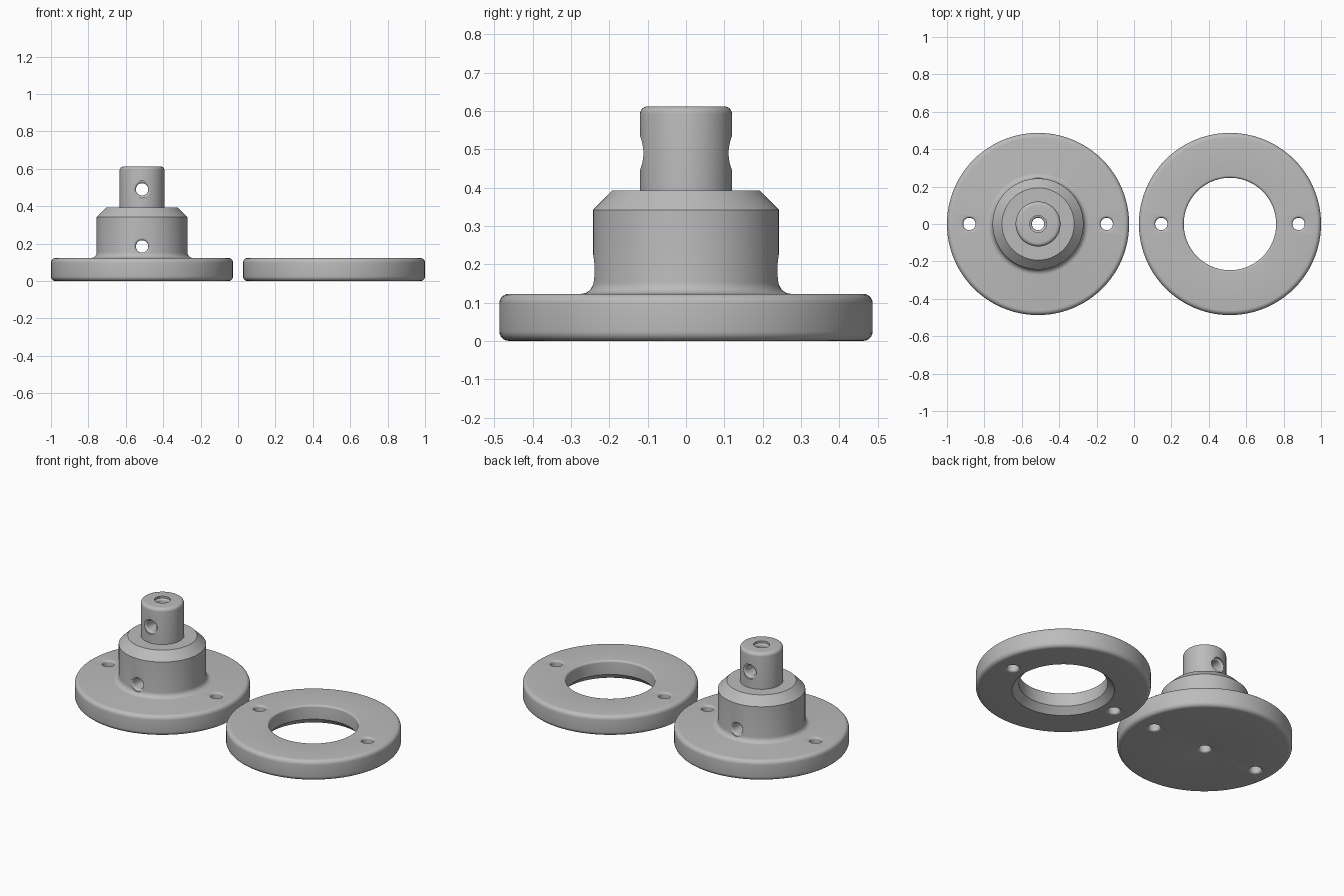
import bpy, bmesh
from math import sin, cos, pi
from mathutils import Matrix, Vector

if "Cube" in bpy.data.objects:
    bpy.data.objects.remove(bpy.data.objects["Cube"], do_unlink=True)

grey = bpy.data.materials.new("plain grey")
grey.use_nodes = True
grey.diffuse_color = (0.5, 0.5, 0.5, 1)
grey.node_tree.nodes["Principled BSDF"].inputs["Base Color"].default_value = (0.5, 0.5, 0.5, 1)

HUB_X, RING_X, FLANGE_R, THICK = -0.513, 0.513, 0.487, 0.123
BOLT_OFFSET, HOLE_R, RIM_R = 0.367, 0.033, 0.045


def rounded(points, closed=False):
    """Turn (r, z, fillet) corners into a profile with rounded corners."""
    out = []
    n = len(points)
    for i, (r, z, f) in enumerate(points):
        p = Vector((r, z))
        if f == 0 or (not closed and i in (0, n - 1)):
            out.append(p)
            continue
        a = (Vector(points[i - 1][:2]) - p).normalized()
        b = (Vector(points[(i + 1) % n][:2]) - p).normalized()
        centre = p + (a + b) * f
        for k in range(7):
            t = k / 6 * pi / 2
            out.append(centre - b * f * cos(t) - a * f * sin(t))
    return out


def finish(bm, name):
    bmesh.ops.recalc_face_normals(bm, faces=bm.faces)
    mesh = bpy.data.meshes.new(name)
    bm.to_mesh(mesh)
    bm.free()
    obj = bpy.data.objects.new(name, mesh)
    mesh.materials.append(grey)
    bpy.context.collection.objects.link(obj)
    return obj


def lathe(name, points, place, steps=96, closed=False):
    """Revolve a profile around z, then move it into place."""
    bm = bmesh.new()
    verts = [bm.verts.new((p.x, 0, p.y)) for p in rounded(points, closed)]
    edges = [bm.edges.new(pair) for pair in zip(verts, verts[1:])]
    if closed:
        edges.append(bm.edges.new((verts[-1], verts[0])))
    bmesh.ops.spin(bm, geom=verts + edges, cent=(0, 0, 0), axis=(0, 0, 1),
                   angle=2 * pi, steps=steps, use_duplicate=False)
    bmesh.ops.remove_doubles(bm, verts=bm.verts, dist=1e-5)
    bmesh.ops.transform(bm, matrix=place, verts=bm.verts)
    return finish(bm, name)


def hole(half, place):
    """Cutter for a through hole with softly flared ends at +-half."""
    flare = RIM_R - HOLE_R
    side = [(HOLE_R + flare * (1 - cos(t)), half - flare + flare * sin(t), 0)
            for t in (k / 5 * pi / 2 for k in range(6))]
    side += [(RIM_R, half + 0.03, 0), (0, half + 0.03, 0)]
    lower = [(r, -z, 0) for r, z, _ in reversed(side)]
    return lathe("hole_cutter", lower + side, place, steps=32)


def slot(x, z0, z1):
    """Cutter for the double-flat shaft socket."""
    bm = bmesh.new()
    ring = [bm.verts.new((x + 0.05 * cos(a), max(-0.036, min(0.036, 0.05 * sin(a))), z0))
            for a in (k / 32 * 2 * pi for k in range(32))]
    face = bm.faces.new(ring)
    top = bmesh.ops.extrude_face_region(bm, geom=[face])["geom"]
    bmesh.ops.translate(bm, vec=(0, 0, z1 - z0),
                        verts=[v for v in top if isinstance(v, bmesh.types.BMVert)])
    return finish(bm, "socket_cutter")


def cut(obj, cutters):
    bpy.ops.object.select_all(action='DESELECT')
    bpy.context.view_layer.objects.active = obj
    obj.select_set(True)
    for c in cutters:
        mod = obj.modifiers.new("cut", 'BOOLEAN')
        mod.operation, mod.solver, mod.object = 'DIFFERENCE', 'EXACT', c
        bpy.ops.object.modifier_apply(modifier=mod.name)
        bpy.data.objects.remove(c, do_unlink=True)
    bpy.ops.object.shade_smooth_by_angle(angle=pi / 6)


def bolt_holes(x):
    return [hole(THICK / 2, Matrix.Translation((x + s * BOLT_OFFSET, 0, THICK / 2)))
            for s in (-1, 1)]


def cross_hole(z, half):
    return hole(half, Matrix.Translation((HUB_X, 0, z)) @ Matrix.Rotation(pi / 2, 4, 'X'))


# Flanged hub with stepped body and shaft
hub = lathe("flanged_hub", [
    (0, 0, 0), (FLANGE_R, 0, 0.025), (FLANGE_R, THICK, 0.025), (0.243, THICK, 0.03),
    (0.243, 0.342, 0), (0.193, 0.392, 0), (0.12, 0.392, 0), (0.12, 0.612, 0.02),
    (0, 0.612, 0)], Matrix.Translation((HUB_X, 0, 0)))
bore = hole(0.3, Matrix.Translation((HUB_X, 0, 0.3)))
cut(hub, bolt_holes(HUB_X) + [bore, slot(HUB_X, 0.25, 0.7),
                              cross_hole(0.49, 0.111), cross_hole(0.185, 0.239)])

# Clamping ring, its lower inner edge relieved to clear the hub fillet
ring = lathe("clamping_ring", [
    (0.285, 0, 0), (FLANGE_R, 0, 0.025), (FLANGE_R, THICK, 0.025),
    (0.247, THICK, 0.012), (0.247, 0.038, 0)], Matrix.Translation((RING_X, 0, 0)), closed=True)
cut(ring, bolt_holes(RING_X))
